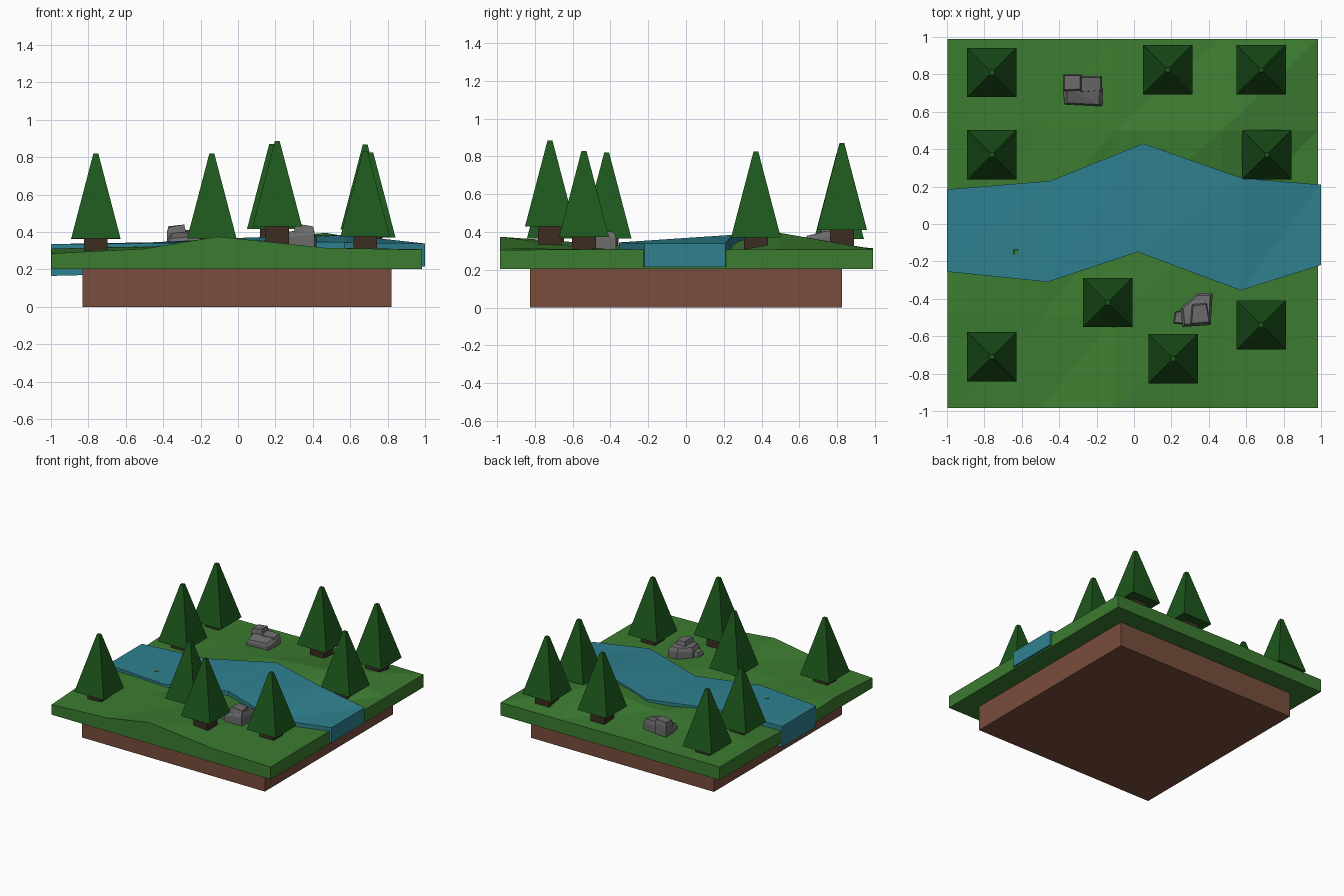
import bpy, bmesh
from mathutils import Vector

if "Cube" in bpy.data.objects:
    bpy.data.objects.remove(bpy.data.objects["Cube"])


def material(name, r, g, b):
    m = bpy.data.materials.new(name)
    m.diffuse_color = (r, g, b, 1)
    m.use_nodes = True
    m.node_tree.nodes["Principled BSDF"].inputs["Base Color"].default_value = m.diffuse_color
    return m


GRASS = material("grass", 0.045, 0.20, 0.03)
SOIL = material("soil", 0.19, 0.075, 0.045)
WATER = material("water", 0.028, 0.22, 0.28)
LEAF = material("leaf", 0.012, 0.095, 0.012)
BARK = material("bark", 0.045, 0.027, 0.015)
STONE = material("stone", 0.15, 0.15, 0.15)


def finish(name, bm, mat):
    bmesh.ops.recalc_face_normals(bm, faces=bm.faces)
    me = bpy.data.meshes.new(name)
    bm.to_mesh(me)
    bm.free()
    ob = bpy.data.objects.new(name, me)
    bpy.context.collection.objects.link(ob)
    me.materials.append(mat)
    return ob


def frustum(name, x, y, z0, z1, r0, r1, mat):
    """Square tapered block with half widths r0 (bottom) and r1 (top)."""
    bm = bmesh.new()
    bmesh.ops.create_cube(bm, size=2)
    for v in bm.verts:
        top = v.co.z > 0
        r = r1 if top else r0
        v.co = (x + v.co.x * r, y + v.co.y * r, z1 if top else z0)
    return finish(name, bm, mat)


def strip_solid(name, rows, mat, bottom):
    """Solid under a grid of top points; bottom(x) gives the underside height."""
    bm = bmesh.new()
    top = [[bm.verts.new(p) for p in row] for row in rows]
    low = [[bm.verts.new((p[0], p[1], bottom(p[0]))) for p in row] for row in rows]
    for grid in (top, low):
        for a, b in zip(grid, grid[1:]):
            for i in range(len(a) - 1):
                bm.faces.new((a[i], a[i + 1], b[i + 1]))
                bm.faces.new((a[i], b[i + 1], b[i]))
    rim = lambda g: (g[0] + [r[-1] for r in g[1:]] + g[-1][-2::-1]
                     + [r[0] for r in g[-2:0:-1]])
    t, l = rim(top), rim(low)
    for i in range(len(t)):
        j = (i + 1) % len(t)
        bm.faces.new((t[i], t[j], l[j], l[i]))
    return finish(name, bm, mat)


def rock(name, pieces):
    """Chunky stone made from convex lumps: lists of (x, y, z_top) corners."""
    bm = bmesh.new()
    for z0, corners in pieces:
        c = sum((Vector(p) for p in corners), Vector()) / len(corners)
        vs = []
        for x, y, z in corners:
            vs.append(bm.verts.new((x, y, z0)))
            vs.append(bm.verts.new((c.x + (x - c.x) * 0.85, c.y + (y - c.y) * 0.85, z)))
            vs.append(bm.verts.new((x, y, z0 + (z - z0) * 0.75)))
        bmesh.ops.convex_hull(bm, input=vs)
    return finish(name, bm, STONE)


# soil block
soil = frustum("soil_base", -0.005, 0, 0, 0.21, 0.827, 0.827, SOIL)

# rolling grass slab
xs = (-0.998, -0.5, -0.11, 0.47, 0.985)
ys = (-0.985, -0.5, 0.0, 0.5, 0.99)
heights = ((.285, .31, .375, .315, .305),
           (.310, .32, .340, .310, .308),
           (.290, .325, .30, .300, .308),
           (.310, .32, .345, .395, .308),
           (.310, .31, .315, .31, .308))
strip_solid("grass_slab",
            [[(x, y, z) for x, z in zip(xs, hs)] for y, hs in zip(ys, heights)],
            GRASS, lambda x: 0.203)

# river: near bank and far bank
near = ((-1, -.255, .335), (-.46, -.31, .34), (.02, -.15, .348), (.57, -.355, .345), (1, -.22, .338))
far = ((-1, .185, .335), (-.45, .23, .345), (.05, .43, .37), (.58, .245, .385), (1, .21, .338))
strip_solid("river", [near, far], WATER, lambda x: 0.19 + 0.025 * x)

# small grass tuft breaking the water surface
frustum("grass_tuft", -0.63, -0.15, 0.30, 0.342, 0.03, 0.012, GRASS)

# pine trees: x, y, foliage bottom
trees = ((-.76, .81, .363), (.18, .825, .415), (.68, .825, .412),
         (-.76, .37, .363), (.71, .37, .37), (-.14, -.42, .365),
         (-.76, -.71, .365), (.21, -.72, .43), (.68, -.54, .375))
for i, (x, y, z) in enumerate(trees, 1):
    frustum(f"trunk_{i}", x, y, z - 0.12, z + 0.01, 0.063, 0.063, BARK)
    frustum(f"foliage_{i}", x, y, z, z + 0.455, 0.132, 0.013, LEAF)

# rocks
rock("back_rock", (
    (.29, ((-.38, .71, .37), (-.37, .64, .365), (-.17, .63, .38), (-.165, .73, .40), (-.37, .74, .40))),
    (.30, ((-.38, .80, .43), (-.38, .71, .425), (-.28, .715, .44), (-.28, .80, .44))),
    (.29, ((-.29, .70, .40), (-.17, .71, .40), (-.17, .79, .41), (-.29, .79, .41)))))
rock("front_rock", (
    (.28, ((.26, -.55, .40), (.41, -.54, .42), (.42, -.37, .40), (.34, -.37, .40), (.25, -.45, .40))),
    (.29, ((.30, -.54, .445), (.41, -.53, .43), (.39, -.42, .43), (.31, -.43, .44))),
    (.28, ((.21, -.53, .36), (.30, -.54, .37), (.30, -.45, .37), (.22, -.47, .36)))))
